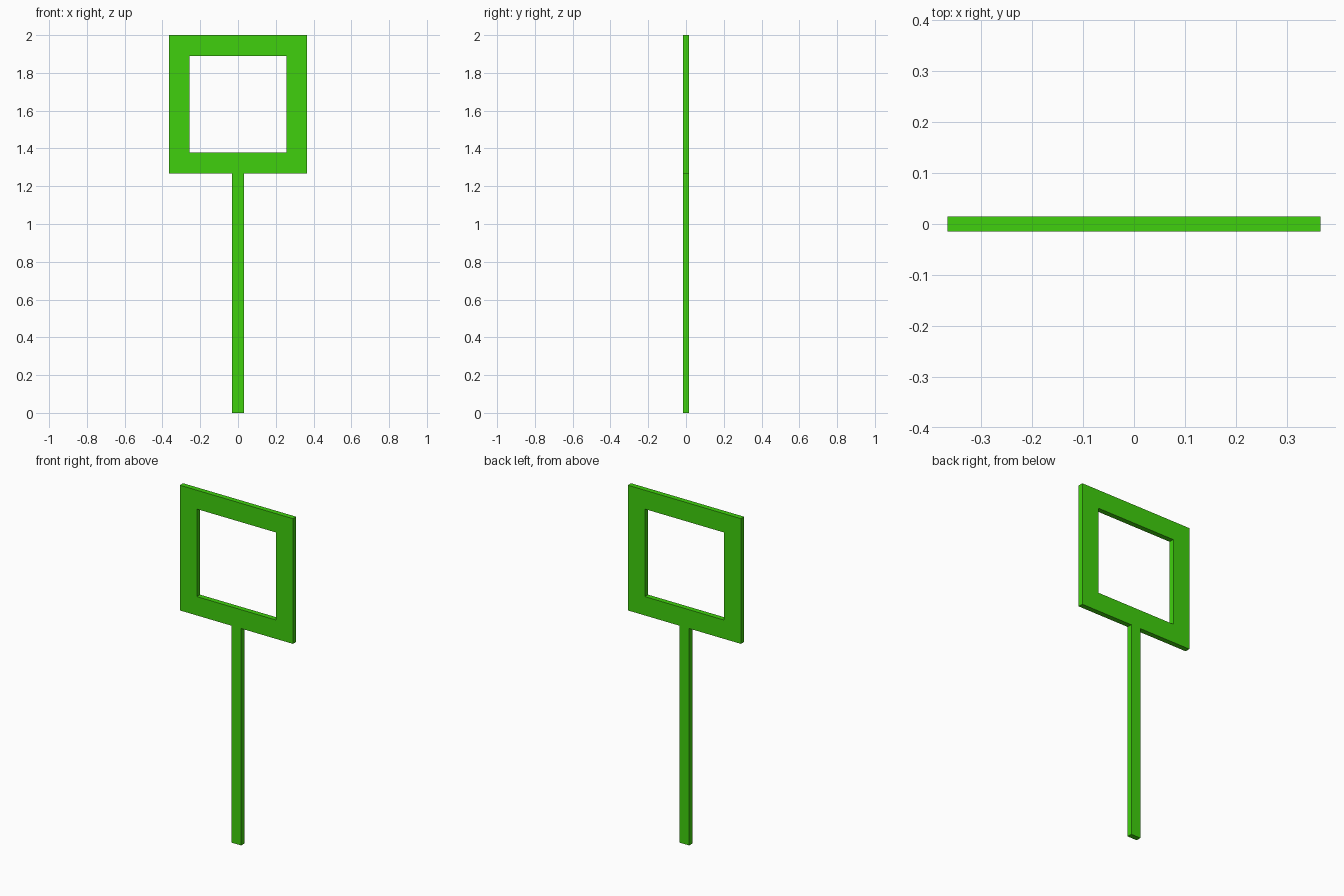
import bpy
import bmesh

if "Cube" in bpy.data.objects:
    bpy.data.objects.remove(bpy.data.objects["Cube"])

HALF_T = 0.015          # half thickness of the sheet
OUT, INN = 0.366, 0.256  # half sizes of the frame and its opening
MID = 2.0 - OUT         # height of the frame centre
POLE = 0.031            # half width of the pole

green = bpy.data.materials.new("green")
green.diffuse_color = (0.05, 0.63, 0.004, 1)
green.use_nodes = True
green.node_tree.nodes["Principled BSDF"].inputs["Base Color"].default_value = green.diffuse_color


def make_object(name, bm):
    bmesh.ops.recalc_face_normals(bm, faces=bm.faces)
    mesh = bpy.data.meshes.new(name)
    bm.to_mesh(mesh)
    bm.free()
    mesh.materials.append(green)
    obj = bpy.data.objects.new(name, mesh)
    bpy.context.collection.objects.link(obj)
    return obj


def square_loop(bm, half, y):
    corners = ((-1, -1), (1, -1), (1, 1), (-1, 1))
    return [bm.verts.new((sx * half, y, MID + sz * half)) for sx, sz in corners]


# Square frame: four rings bridged into a closed tube
bm = bmesh.new()
rings = [square_loop(bm, half, y) for half, y in
         ((OUT, -HALF_T), (OUT, HALF_T), (INN, HALF_T), (INN, -HALF_T))]
for a, b in zip(rings, rings[1:] + rings[:1]):
    for i in range(4):
        j = (i + 1) % 4
        bm.faces.new((a[i], a[j], b[j], b[i]))
make_object("square_frame", bm)

# Pole: flat bar from the ground to the underside of the frame
bm = bmesh.new()
bmesh.ops.create_cube(bm, size=1)
height = MID - OUT
for v in bm.verts:
    v.co.x *= 2 * POLE
    v.co.y *= 2 * HALF_T
    v.co.z = (v.co.z + 0.5) * height
make_object("pole", bm)
